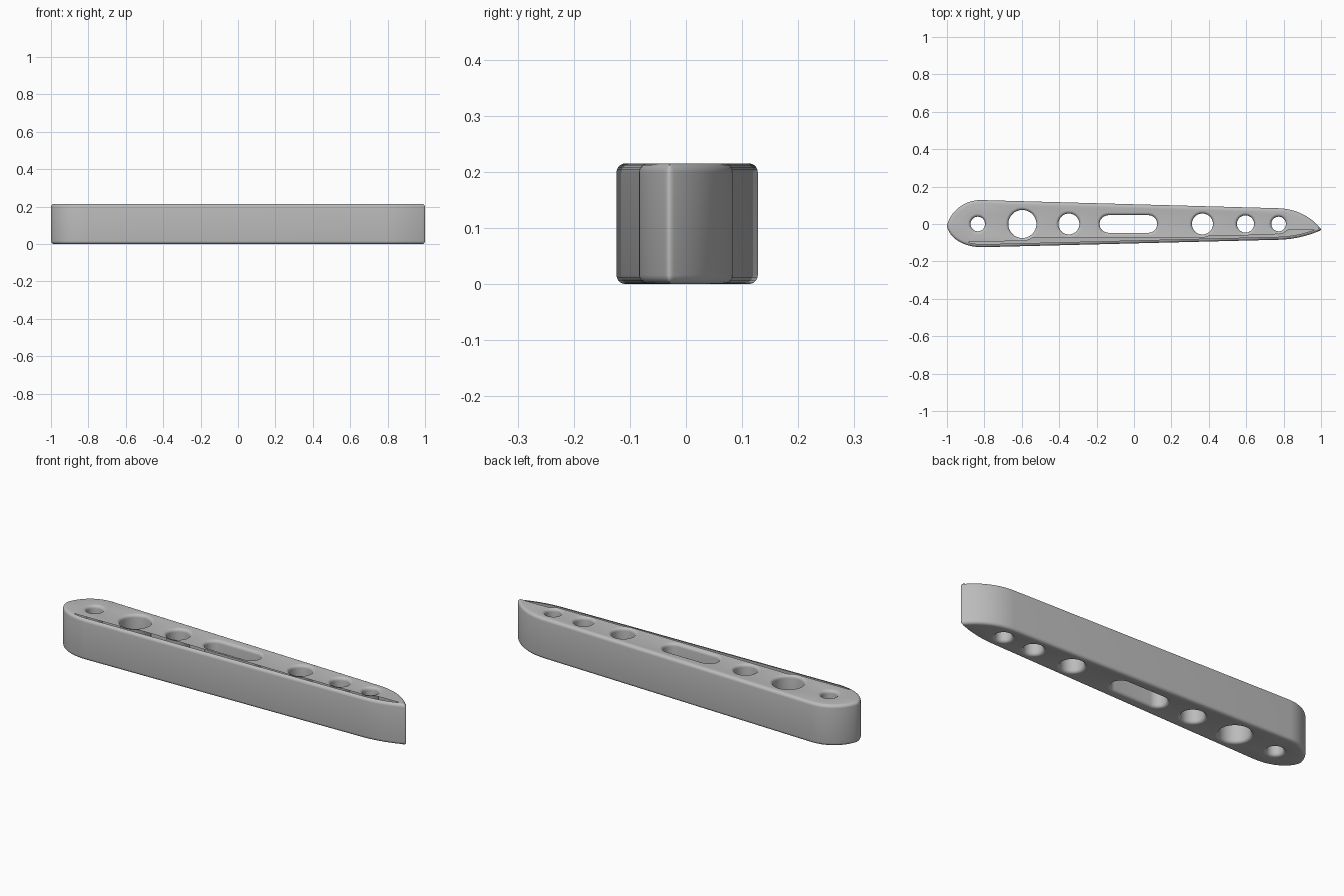
import bpy, bmesh, math
from mathutils import Vector
from mathutils.geometry import interpolate_bezier

cube = bpy.data.objects.get("Cube")
if cube:
    bpy.data.objects.remove(cube, do_unlink=True)

HEIGHT, FILLET, STEPS = 0.215, 0.016, 5


def bezier(a, b, c, d, n=14):
    """Points along a curve, without the last one."""
    return [Vector(p[:2]) for p in interpolate_bezier(
        *[Vector((*q, 0)) for q in (a, b, c, d)], n)][:-1]


def slot(x, r, half_length=0.0, n=24):
    """Clockwise round hole, stretched along x when half_length is set."""
    pts = []
    for side in (1, -1):
        for i in range(n + 1):
            if half_length == 0 and i == n:
                continue
            a = side * math.pi / 2 - math.pi * i / n
            pts.append(Vector((x + side * half_length + r * math.cos(a), r * math.sin(a))))
    return pts


def inset(pts, d):
    """Move a loop towards the material on its left, with mitred corners."""
    out = []
    for i, p in enumerate(pts):
        e1 = (p - pts[i - 1]).normalized()
        e2 = (pts[(i + 1) % len(pts)] - p).normalized()
        n1, n2 = Vector((-e1.y, e1.x)), Vector((-e2.y, e2.x))
        out.append(p + (n1 + n2) * d / max(1 + n1.dot(n2), 0.4))
    return out


# Counter-clockwise outline: round nose, tapering sides, pointed tail
outline = (
    bezier((-0.82, 0.128), (-0.92, 0.128), (-0.985, 0.055), (-0.999, -0.005))
    + bezier((-0.999, -0.005), (-1.003, -0.04), (-0.95, -0.124), (-0.81, -0.124))
    + [Vector((-0.81, -0.124))]
    + bezier((0.78, -0.084), (0.88, -0.080), (0.95, -0.054), (0.994, -0.036))
    + bezier((0.994, -0.036), (1.0, -0.033), (1.002, -0.029), (0.995, -0.021), 6)
    + bezier((0.995, -0.021), (0.95, 0.032), (0.88, 0.078), (0.78, 0.084))
    + [Vector((0.78, 0.084))]
)

# Round holes and the central slot
holes = [slot(x, r) for x, r in (
    (-0.835, 0.039), (-0.597, 0.075), (-0.348, 0.056),
    (0.366, 0.056), (0.596, 0.046), (0.773, 0.039))]
holes.append(slot(-0.03, 0.047, 0.107))

# Wall profile: (inset, height) with a rounded edge at bottom and top
arc = [math.pi / 2 * i / STEPS for i in range(STEPS + 1)]
profile = [(FILLET * (1 - math.sin(a)), FILLET * (1 - math.cos(a))) for a in arc]
profile += [(d, HEIGHT - z) for d, z in reversed(profile)]

bm = bmesh.new()
caps = ([], [])
for loop in [outline] + holes:
    rings = [[bm.verts.new((p.x, p.y, z)) for p in inset(loop, d)] for d, z in profile]
    n = len(loop)
    for low, high in zip(rings, rings[1:]):
        for i in range(n):
            j = (i + 1) % n
            bm.faces.new((low[i], low[j], high[j], high[i]))
    for cap, ring in zip(caps, (rings[0], rings[-1])):
        cap += [bm.edges.get((ring[i], ring[(i + 1) % n])) for i in range(n)]

# Flat top and bottom with the holes left open
for cap, up in zip(caps, (-1, 1)):
    made = bmesh.ops.triangle_fill(bm, edges=cap, use_beauty=True, normal=(0, 0, up))
    for f in made["geom"]:
        if isinstance(f, bmesh.types.BMFace):
            f.normal_update()
            if f.normal.z * up < 0:
                f.normal_flip()

mesh = bpy.data.meshes.new("perforated_bar")
bm.to_mesh(mesh)
bm.free()
bar = bpy.data.objects.new("perforated_bar", mesh)
bpy.context.collection.objects.link(bar)

grey = bpy.data.materials.new("plain_grey")
grey.use_nodes = True
colour = (0.5, 0.5, 0.5, 1)
grey.diffuse_color = colour
grey.node_tree.nodes["Principled BSDF"].inputs["Base Color"].default_value = colour
mesh.materials.append(grey)

bpy.context.view_layer.objects.active = bar
bar.select_set(True)
bpy.ops.object.shade_smooth_by_angle(angle=math.radians(35))
